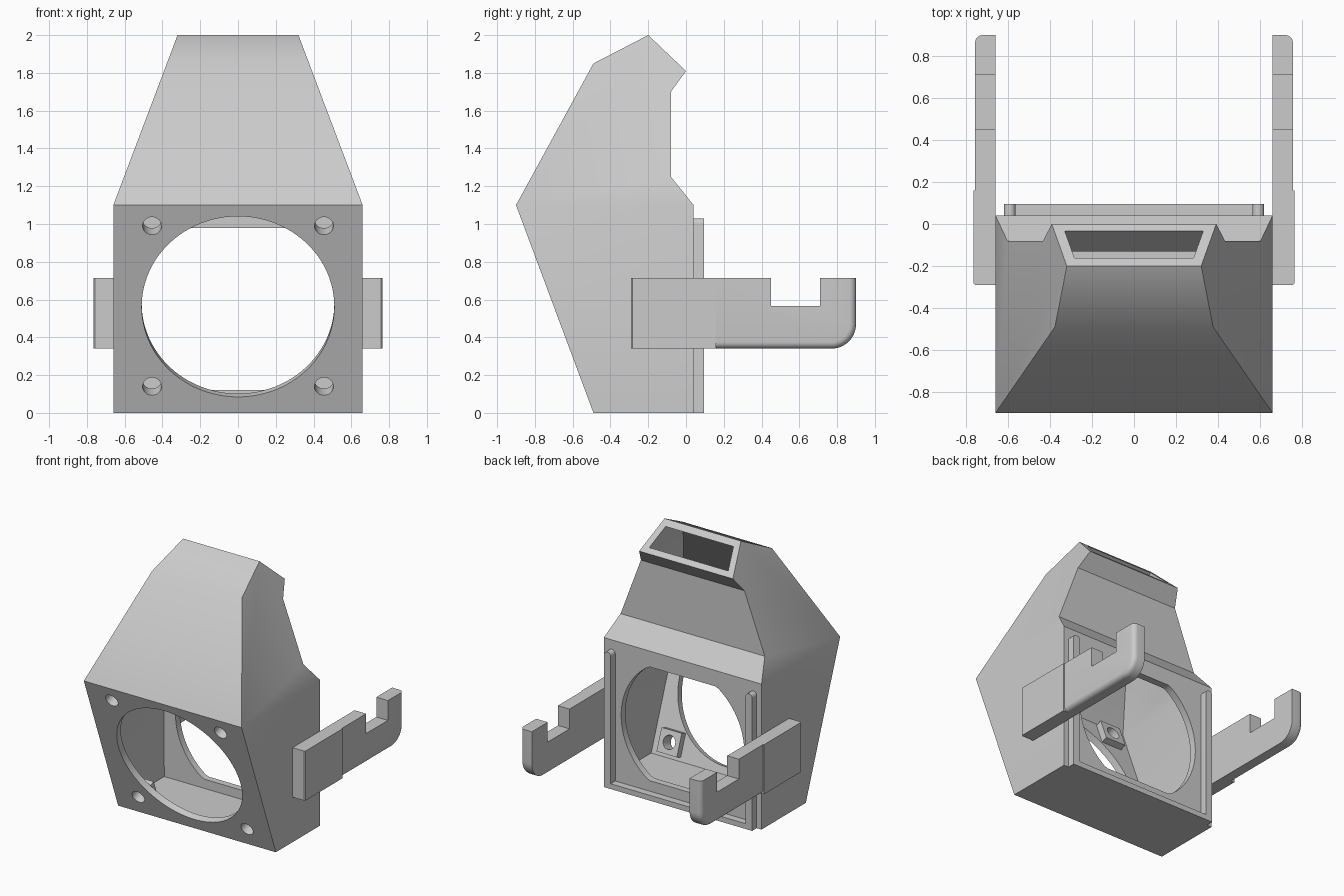
import bpy, bmesh
from math import sin, cos, pi, atan2
from mathutils import Matrix, Vector

cube = bpy.data.objects.get("Cube")
if cube:
    bpy.data.objects.remove(cube, do_unlink=True)

grey = bpy.data.materials.new("light grey plastic")
grey.use_nodes = True
grey.diffuse_color = (0.6, 0.6, 0.6, 1)
grey.node_tree.nodes["Principled BSDF"].inputs["Base Color"].default_value = (0.6, 0.6, 0.6, 1)


def finish(bm, name):
    bmesh.ops.recalc_face_normals(bm, faces=bm.faces)
    mesh = bpy.data.meshes.new(name)
    bm.to_mesh(mesh)
    bm.free()
    mesh.materials.append(grey)
    obj = bpy.data.objects.new(name, mesh)
    bpy.context.collection.objects.link(obj)
    return obj


def activate(obj):
    bpy.ops.object.select_all(action='DESELECT')
    obj.select_set(True)
    bpy.context.view_layer.objects.active = obj


def smooth(obj):
    activate(obj)
    bpy.ops.object.shade_smooth_by_angle(angle=0.6)


def cut(obj, cutter):
    cutter.hide_render = True
    mod = obj.modifiers.new("cut", 'BOOLEAN')
    mod.operation, mod.solver, mod.object = 'DIFFERENCE', 'EXACT', cutter
    activate(obj)
    bpy.ops.object.modifier_apply(modifier=mod.name)


def prism(bm, points, offset):
    """Extrude a closed outline by a vector."""
    face = bm.faces.new([bm.verts.new(p) for p in points])
    new = bmesh.ops.extrude_face_region(bm, geom=[face])["geom"]
    bmesh.ops.translate(bm, vec=offset, verts=[v for v in new if isinstance(v, bmesh.types.BMVert)])


def box(bm, lo, hi, matrix=Matrix()):
    lo, hi = Vector(lo), Vector(hi)
    size = hi - lo
    place = matrix @ Matrix.Translation((lo + hi) / 2) @ Matrix.Diagonal((*size, 1))
    return bmesh.ops.create_cube(bm, size=1, matrix=place)["verts"]


# Duct bodies: straight lower half, upper half tapering towards the outlet
WAIST = 1.1


def duct(name, lower, upper, wall):
    bm = bmesh.new()

    def ring(side):
        def vert(y, z):
            half = 0.66 - wall - max(0, z - WAIST) * 0.34 / 0.9
            return bm.verts.new((side * half, y, z))
        return [vert(*p) for p in lower], [vert(*p) for p in upper]

    (low_l, up_l), (low_r, up_r) = ring(1), ring(-1)
    for loop in (low_l, up_l, low_r, up_r):
        bm.faces.new(loop + ([up_l[0], up_l[-1]] if loop is low_l else
                             [up_r[0], up_r[-1]] if loop is low_r else []))
    left, right = low_l + up_l, low_r + up_r
    for i in range(len(left)):
        j = (i + 1) % len(left)
        bm.faces.new((left[i], left[j], right[j], right[i]))
    return finish(bm, name)


# Lower outline runs back to front, upper outline front to back
shell = duct("duct_shell", [(0.04, 0), (-0.49, 0)],
             [(-0.9, WAIST), (-0.49, 1.85), (-0.2, 2), (0, 1.81),
              (-0.08, 1.7), (-0.08, 1.25), (0.04, WAIST)], 0)
cavity = duct("cavity_cutter", [(-0.01, 0.05), (-0.455, 0.05)],
              [(-0.845, WAIST), (-0.453, 1.813), (-0.1, 1.995), (0.004, 1.891),
               (-0.13, 1.707), (-0.13, 1.232), (-0.015, WAIST)], 0.05)

# Frame of the sloping front wall: local x across, y up the slope, z outward
tilt = atan2(0.41, WAIST)


def on_front(x, z):
    return Matrix.Translation((x, -0.49 - 0.41 * z / WAIST, z)) @ Matrix.Rotation(pi / 2 + tilt, 4, 'X')


cutters = [cavity]


def front_hole(name, x, z, radius, depth, sides):
    bm = bmesh.new()
    bmesh.ops.create_cone(bm, cap_ends=True, segments=sides, radius1=radius, radius2=radius,
                          depth=depth * 2, matrix=on_front(x, z))
    cutters.append(finish(bm, name))
    return cutters[-1]


front_hole("fan_opening_cutter", 0, 0.5625, 0.51, 0.1, 96)

# Rear opening: circle with flat top and bottom
bm = bmesh.new()
outline = []
for i in range(96):
    a = 2 * pi * (i + 0.5) / 96
    outline.append((0.515 * cos(a), -0.08, min(0.98, max(0.12, 0.55 + 0.515 * sin(a)))))
prism(bm, outline, (0, 0.2, 0))
cutters.append(finish(bm, "rear_opening_cutter"))

# Screw holes with square bosses behind the front wall
bosses = []
for x in (-0.455, 0.455):
    for z in (0.14, 0.99):
        hole = front_hole("screw_hole_cutter", x, z, 0.05, 0.16, 32)
        bm = bmesh.new()
        box(bm, (-0.085, -0.085, -0.1), (0.085, 0.085, -0.045), on_front(x, z))
        boss = finish(bm, "screw_boss")
        cut(boss, hole)
        bosses.append(boss)

for cutter in cutters:
    cut(shell, cutter)
for obj in [shell] + bosses:
    smooth(obj)
for cutter in cutters:
    bpy.data.objects.remove(cutter, do_unlink=True)

# Rear mounting frame: two round-topped rails and a bottom bar
for side, label in ((1, "left"), (-1, "right")):
    bm = bmesh.new()
    r, mid = 0.028, side * 0.592
    arch = [(mid + r * cos(pi * i / 12), 0.04, 1.002 + r * sin(pi * i / 12)) for i in range(13)]
    prism(bm, [(mid + r, 0.04, 0)] + arch + [(mid - r, 0.04, 0)], (0, 0.055, 0))
    smooth(finish(bm, label + "_rear_rail"))
bm = bmesh.new()
box(bm, (-0.565, 0.04, 0), (0.565, 0.095, 0.04))
finish(bm, "rear_bottom_bar")

# Hooked side arms and their mounting pads
INNER, OUTER, LOW, TOP, END = 0.66, 0.757, 0.34, 0.715, 0.9
for side, label in ((1, "left"), (-1, "right")):
    bm = bmesh.new()
    r = 0.13
    corner = [(END - r + r * sin(pi * i / 24), LOW + r - r * cos(pi * i / 24)) for i in range(13)]
    outline = [(0.16, LOW)] + corner + [(END, TOP), (0.71, TOP), (0.71, 0.565),
                                        (0.45, 0.565), (0.45, TOP), (0.16, TOP)]
    prism(bm, [(side * INNER, y, z) for y, z in outline], (side * (OUTER - INNER), 0, 0))
    # Round the outer edge along the underside and the tip
    rim = []
    for e in bm.edges:
        outer = all(abs(v.co.x) > OUTER - 0.001 for v in e.verts)
        m = (e.verts[0].co + e.verts[1].co) / 2
        if outer and (m.z < LOW + r and m.y > 0.17 or m.y > END - 0.001):
            rim.append(e)
    bmesh.ops.bevel(bm, geom=rim, offset=0.035, segments=5, profile=0.5, affect='EDGES')
    smooth(finish(bm, label + "_hook_arm"))

    bm = bmesh.new()
    xs = sorted((side * INNER, side * 0.764))
    box(bm, (xs[0], -0.29, LOW), (xs[1], 0.16, TOP))
    edges = [e for e in bm.edges if all(v.co.y < 0 and abs(v.co.x) > 0.7 for v in e.verts)]
    bmesh.ops.bevel(bm, geom=edges, offset=0.008, segments=1, affect='EDGES')
    finish(bm, label + "_arm_pad")
